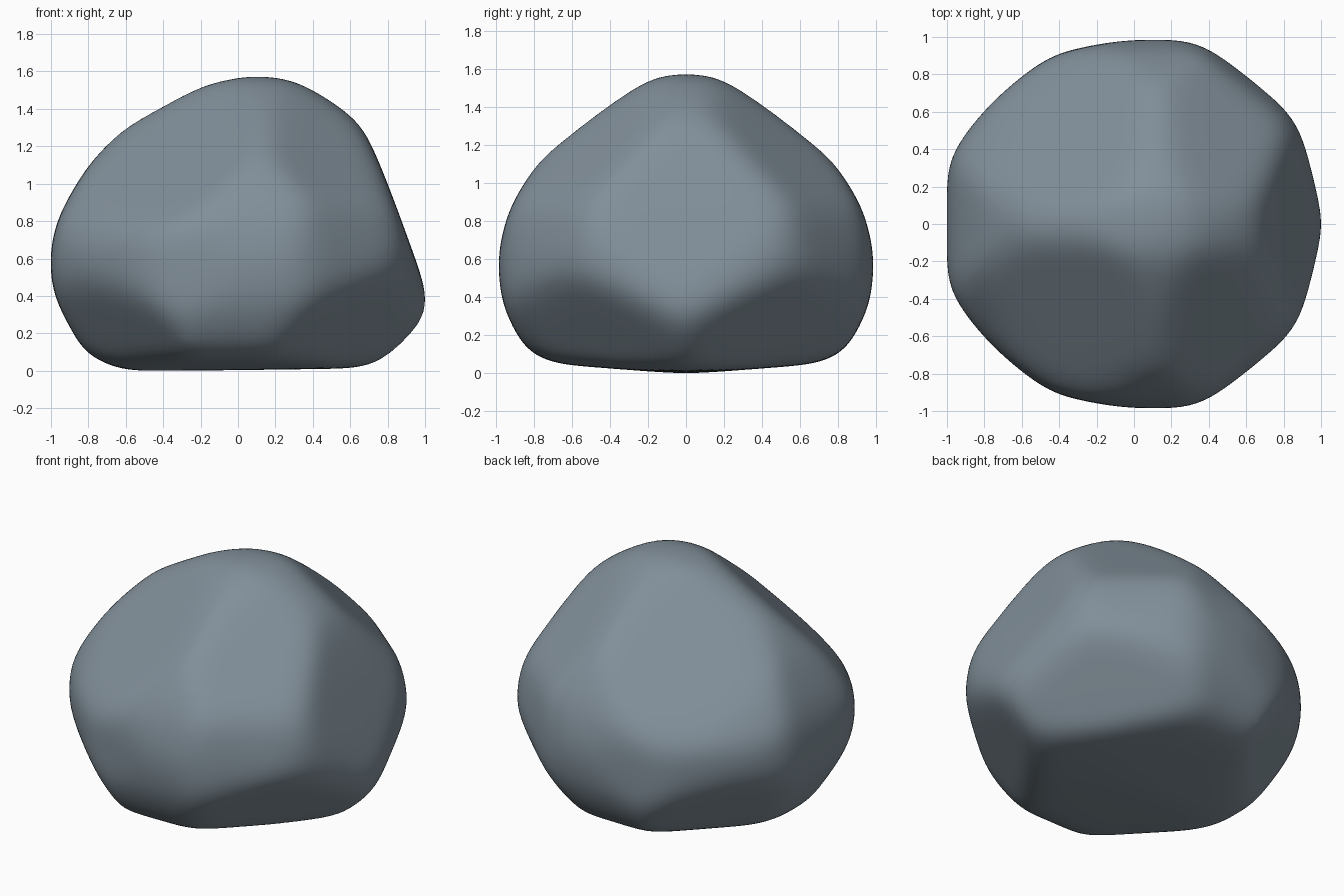
import bpy
import bmesh
from mathutils import Vector

default_cube = bpy.data.objects.get("Cube")
if default_cube:
    bpy.data.objects.remove(default_cube)

CENTRE = Vector((0, 0, 0.6))
SHARPNESS = 110       # higher values give crisper edges between facets
GROWTH = 1.016        # makes up for the blending and the weathering
SMOOTH_PASSES = 18

# Outlines of the boulder: lengthwise (x, z), crosswise (y, z), plan (x, y)
LENGTHWISE = [(-.6, 0), (-.8, .09), (-.9, .25), (-.98, .42), (-1, .6), (-.96, .8),
              (-.8, 1.08), (-.6, 1.295), (-.2, 1.51), (.1, 1.57), (.3, 1.54),
              (.5, 1.43), (.65, 1.31), (.8, 1), (.92, .65), (1.03, .36),
              (.99, .22), (.9, .12), (.7, .02), (-.6, 0)]
CROSSWISE = [(0, 1.57), (.08, 1.57), (.2, 1.53), (.5, 1.34), (.75, 1.135), (.92, .86),
             (.985, .6), (.955, .35), (.83, .12), (.7, .055), (0, 0)]
PLAN = [(-1, 0), (-1, .28), (-.95, .4), (-.8, .6), (-.6, .78), (-.42, .9), (0, .985),
        (.25, .99), (.4, .93), (.81, .625), (.89, .48), (1.03, 0)]

# Slanted facets: outward normal and a point on the facet
SLANTED = [
    ((-.55, .8, 1), (.12, .6, 1.275)),        # broad upper face
    ((.65, .8, 1), (.12, .6, 1.285)),         # upper face at the steep end
    ((-.6, .55, .55), (-.68, .62, .82)),      # shoulder at the blunt end
    ((.6, .75, .2), (.635, .755, .6)),        # flank at the steep end
    ((.236, .19, -.25), (1, 0, .235)),        # undercut at the steep end
    ((-.24, .2, -.22), (-.925, .46, .5)),     # undercut at the blunt end
]


def facet(normal, point):
    """Scaled normal whose dot product with an offset from the centre is 1 on the facet."""
    normal = Vector(normal)
    return normal / normal.dot(Vector(point) - CENTRE)


def outline_facets(points, normal_in_space, point_in_space):
    """One facet for each edge of a clockwise outline."""
    return [facet(normal_in_space(b - d, c - a), point_in_space(a, b))
            for (a, b), (c, d) in zip(points, points[1:])]


def along(a, b):
    return (a, 0, b)


def across(a, b):
    return (0, a, b)


facets = [facet(normal, point) for normal, point in SLANTED]
facets += outline_facets(LENGTHWISE, along, along)
facets += outline_facets(CROSSWISE, across, across)
facets += outline_facets(PLAN, lambda a, b: (a, b, 0), lambda a, b: (a, b, CENTRE.z))


def surface_point(direction):
    """Softly blended intersection of all facets, mirrored front to back."""
    folded = Vector((direction.x, abs(direction.y), direction.z))
    reach = [f.dot(folded) for f in facets]
    total = sum(r ** SHARPNESS for r in reach if r > 0)
    return CENTRE + direction * GROWTH * total ** (-1 / SHARPNESS)


# Boulder body
bm = bmesh.new()
bmesh.ops.create_icosphere(bm, subdivisions=6, radius=1)
for vert in bm.verts:
    vert.co = surface_point(vert.co.normalized())

# Weather the edges
for _ in range(SMOOTH_PASSES):
    bmesh.ops.smooth_vert(bm, verts=bm.verts, factor=0.5,
                          use_axis_x=True, use_axis_y=True, use_axis_z=True)

# Rest it on the ground
lowest = min(vert.co.z for vert in bm.verts)
bmesh.ops.translate(bm, verts=bm.verts, vec=(0, 0, -lowest))

for face in bm.faces:
    face.smooth = True

mesh = bpy.data.meshes.new("boulder")
bm.to_mesh(mesh)
bm.free()
boulder = bpy.data.objects.new("boulder", mesh)
bpy.context.collection.objects.link(boulder)

# Slate stone colour
slate = bpy.data.materials.new("slate_grey")
slate.use_nodes = True
colour = (0.22, 0.275, 0.32, 1)
slate.diffuse_color = colour
slate.node_tree.nodes["Principled BSDF"].inputs["Base Color"].default_value = colour
mesh.materials.append(slate)
